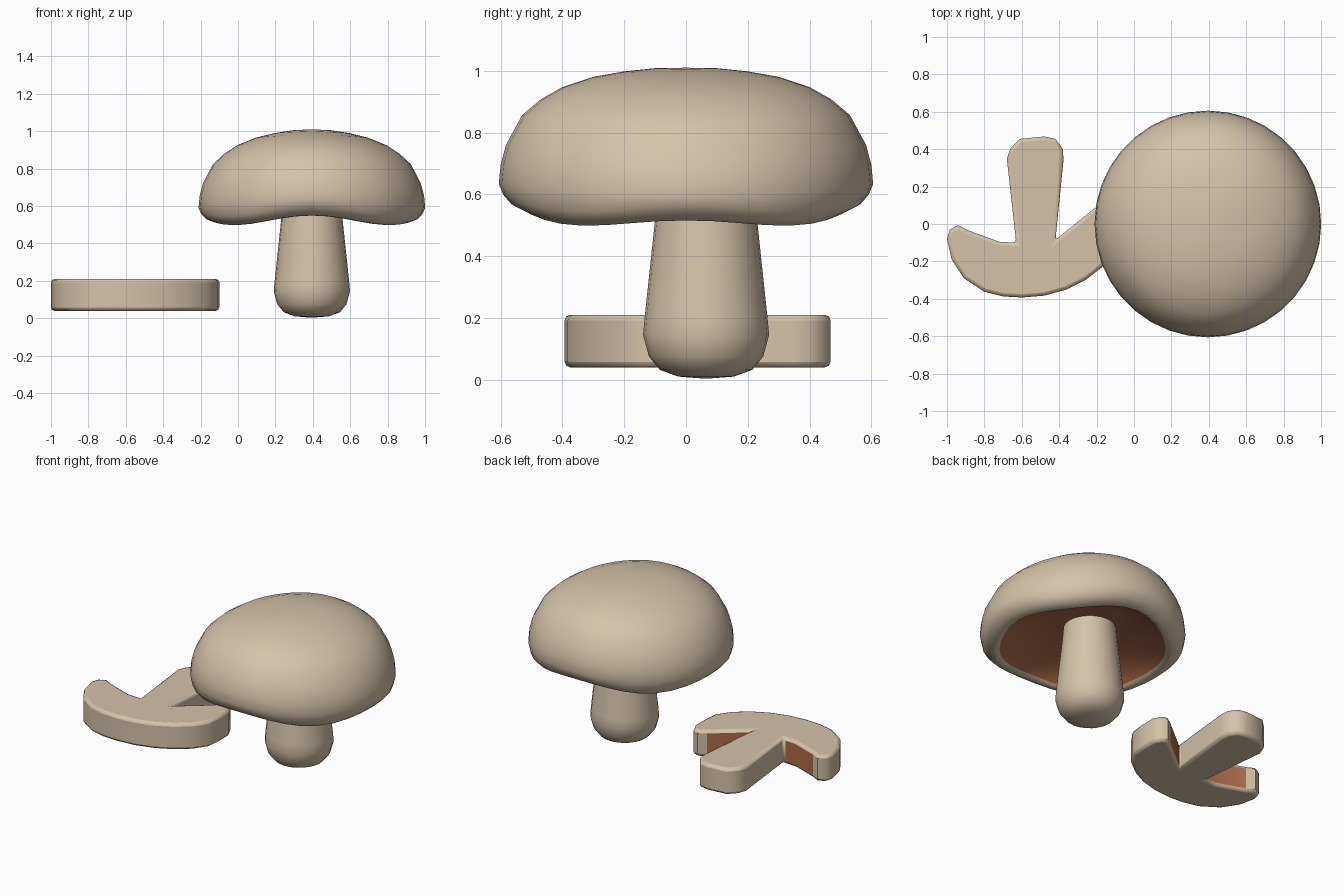
import bpy, bmesh, math

if "Cube" in bpy.data.objects:
    bpy.data.objects.remove(bpy.data.objects["Cube"])


def material(name, rgb):
    m = bpy.data.materials.new(name)
    m.diffuse_color = (*rgb, 1)
    m.use_nodes = True
    m.node_tree.nodes["Principled BSDF"].inputs["Base Color"].default_value = m.diffuse_color
    return m


TAN = material("mushroom_tan", (0.66, 0.545, 0.395))
BROWN = material("gill_brown", (0.43, 0.15, 0.07))


def finish(bm, name, location, angle):
    bmesh.ops.remove_doubles(bm, verts=bm.verts, dist=1e-5)
    bmesh.ops.recalc_face_normals(bm, faces=bm.faces)
    me = bpy.data.meshes.new(name)
    bm.to_mesh(me)
    bm.free()
    me.materials.append(TAN)
    me.materials.append(BROWN)
    ob = bpy.data.objects.new(name, me)
    ob.location = location
    bpy.context.collection.objects.link(ob)
    bpy.ops.object.select_all(action='DESELECT')
    ob.select_set(True)
    bpy.context.view_layer.objects.active = ob
    bpy.ops.object.shade_smooth_by_angle(angle=math.radians(angle))
    return ob


def lathe(name, profile, location, sides, brown_from=999, warp=None, angle=60):
    """Spin an (r, z) profile; rings from brown_from onward get the gill colour."""
    bm = bmesh.new()
    rings = []
    for r, z in profile:
        ring = []
        for k in range(sides):
            t = 2 * math.pi * k / sides
            dz = warp(r, z, t) if warp else 0
            ring.append(bm.verts.new((r * math.cos(t), r * math.sin(t), z + dz)))
        rings.append(ring)
    for i in range(len(rings) - 1):
        for k in range(sides):
            n = (k + 1) % sides
            f = bm.faces.new((rings[i][k], rings[i][n], rings[i + 1][n], rings[i + 1][k]))
            f.material_index = 1 if i >= brown_from else 0
    return finish(bm, name, location, angle)


# Cap: dome drooping slightly to the sides, rolled rim, hollow brown underside
def droop(r, z, t):
    w = (r / 0.6) ** 1.5
    dz = -0.021 * math.cos(2 * t) * w
    if z < 0.58 and r > 0.4:
        dz += 0.016 * math.cos(4 * t)
    return dz


cap_profile = [(0, 1.01), (0.1, 1.007), (0.2, 0.994), (0.3, 0.973), (0.4, 0.936),
               (0.47, 0.893), (0.53, 0.84), (0.583, 0.74), (0.6, 0.675), (0.606, 0.612),
               (0.592, 0.563), (0.565, 0.533), (0.53, 0.517), (0.505, 0.517), (0.49, 0.53),
               (0.42, 0.565), (0.3, 0.605), (0.18, 0.625), (0, 0.63)]
lathe("cap", cap_profile, (0.395, 0, 0), 36, brown_from=14, warp=droop)

# Stem: tapered upward with a rounded foot
stem_profile = [(0, 0.003), (0.09, 0.01), (0.15, 0.032), (0.185, 0.075), (0.204, 0.145),
                (0.199, 0.2), (0.165, 0.52), (0.155, 0.635), (0, 0.635)]
lathe("stem", stem_profile, (0.395, 0.065, 0), 24)

# Mushroom slice lying flat: outline extruded upward, gill edges brown
outline = [(-0.63, -0.10), (-0.72, -0.095), (-0.89, -0.033), (-0.94, -0.006), (-0.985, -0.03),
           (-1.0, -0.08), (-0.975, -0.19), (-0.91, -0.29), (-0.80, -0.362), (-0.70, -0.387),
           (-0.60, -0.393), (-0.48, -0.383), (-0.36, -0.35), (-0.26, -0.30), (-0.17, -0.23),
           (-0.11, -0.145), (-0.1, -0.05), (-0.1, 0.05), (-0.125, 0.1), (-0.165, 0.115),
           (-0.21, 0.085), (-0.42, -0.085),
           (-0.377, 0.34), (-0.38, 0.40), (-0.42, 0.455), (-0.48, 0.468), (-0.61, 0.455),
           (-0.66, 0.405), (-0.68, 0.35)]
gill_edges = {0, 1, 20}
bm = bmesh.new()
low = [bm.verts.new((x, y, 0.04)) for x, y in outline]
high = [bm.verts.new((x, y, 0.21)) for x, y in outline]
bm.faces.new(low)
bm.faces.new(high)
for i in range(len(outline)):
    j = (i + 1) % len(outline)
    f = bm.faces.new((low[i], low[j], high[j], high[i]))
    f.material_index = 1 if i in gill_edges else 0
slice_ob = finish(bm, "mushroom_slice", (0, 0, 0), 50)

# Softened cut edges
bevel = slice_ob.modifiers.new("soft_edges", 'BEVEL')
bevel.width = 0.018
bevel.segments = 2
bevel.limit_method = 'ANGLE'
bevel.angle_limit = math.radians(60)
bevel.material = 0
